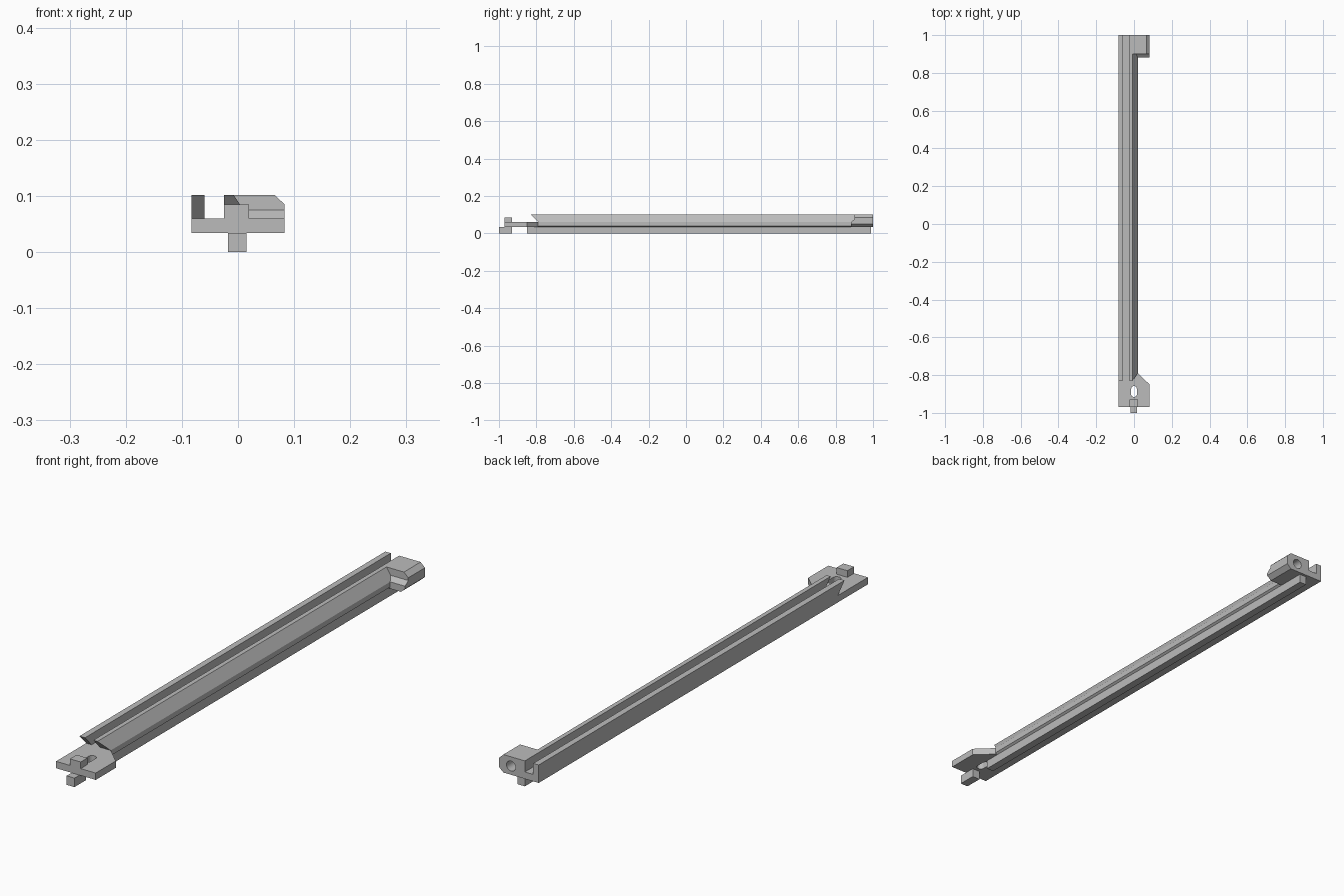
import bpy, bmesh, math
from mathutils import Vector

if "Cube" in bpy.data.objects:
    bpy.data.objects.remove(bpy.data.objects["Cube"])

grey = bpy.data.materials.new("plain_grey")
grey.use_nodes = True
grey.diffuse_color = (0.5, 0.5, 0.5, 1)
grey.node_tree.nodes["Principled BSDF"].inputs["Base Color"].default_value = (0.5, 0.5, 0.5, 1)


def prism(name, outline, start, end, axis="Y", cuts=(), front_shift=None):
    """Extrude an outline along Y (x, z points) or Z (x, y points)."""
    bm = bmesh.new()
    place = (lambda a, b, t: (a, t, b)) if axis == "Y" else (lambda a, b, t: (a, b, t))
    face = bm.faces.new([bm.verts.new(place(a, b, start)) for a, b in outline])
    moved = bmesh.ops.extrude_face_region(bm, geom=[face])["geom"]
    offset = Vector(place(0, 0, end - start))
    bmesh.ops.translate(bm, vec=offset, verts=[v for v in moved if isinstance(v, bmesh.types.BMVert)])
    for z in cuts:
        geom = bm.verts[:] + bm.edges[:] + bm.faces[:]
        bmesh.ops.bisect_plane(bm, geom=geom, plane_co=(0, 0, z), plane_no=(0, 0, 1))
    if front_shift:
        for v in bm.verts:
            if abs(v.co.y - start) < 1e-4:
                v.co.y += front_shift(v.co.z)
    bmesh.ops.recalc_face_normals(bm, faces=bm.faces)
    mesh = bpy.data.meshes.new(name)
    bm.to_mesh(mesh)
    bm.free()
    mesh.materials.append(grey)
    obj = bpy.data.objects.new(name, mesh)
    bpy.context.collection.objects.link(obj)
    return obj


def box(name, x0, x1, y0, y1, z0, z1):
    return prism(name, [(x0, z0), (x1, z0), (x1, z1), (x0, z1)], y0, y1)


def cut(obj, cutter):
    mod = obj.modifiers.new("cut", "BOOLEAN")
    mod.operation, mod.solver, mod.object = "DIFFERENCE", "EXACT", cutter
    bpy.context.view_layer.objects.active = obj
    bpy.ops.object.modifier_apply(modifier=mod.name)
    bpy.data.objects.remove(cutter)


def ring(cx, cy, radius, stretch=0, n=32):
    """Circle points, pulled apart along the second axis into a slot."""
    points = []
    for i in range(n):
        a = 2 * math.pi * (i + 0.5) / n
        points.append((cx + radius * math.cos(a),
                       cy + radius * math.sin(a) + math.copysign(stretch, math.sin(a))))
    return points


BOTTOM, FLOOR, TOP = 0.034, 0.06, 0.102

# Long rail: outer wall, channel and sloped inner wall with undercut front ends
rail = [(-0.083, BOTTOM), (0.012, BOTTOM), (0.02, 0.04), (0.02, FLOOR), (-0.008, TOP),
        (-0.025, TOP), (-0.025, FLOOR), (-0.06, FLOOR), (-0.06, TOP), (-0.083, TOP)]
prism("channel_rail", rail, -0.79, 1, cuts=[FLOOR],
      front_shift=lambda z: -0.04 * max(0, z - FLOOR) / (TOP - FLOOR))

# Keel running underneath
box("keel", -0.018, 0.012, -0.85, 0.99, 0, BOTTOM + 0.002)

# Front plate with slotted hole
plate = prism("front_plate", [(-0.083, -0.97), (0.083, -0.97), (0.083, -0.85),
                              (0.02, -0.79), (-0.083, -0.79)], BOTTOM, FLOOR, axis="Z")
cut(plate, prism("slot_cutter", ring(0, -0.887, 0.015, 0.014), -0.1, 0.2, axis="Z"))

# Pegs above and below the plate
box("upper_peg", -0.025, 0.02, -0.97, -0.93, FLOOR, 0.085)
box("lower_key", -0.018, 0.015, -1, -0.93, 0, BOTTOM)

# Chamfered rear head with stepped front and a blind hole in the back
head_outline = [(-0.015, BOTTOM), (0.065, BOTTOM), (0.083, 0.05), (0.083, 0.085),
                (0.065, TOP), (-0.015, TOP)]
head = prism("rear_head", head_outline, 0.9, 1, cuts=[FLOOR, 0.075],
             front_shift=lambda z: -0.018 if z < FLOOR + 0.001 else 0)
hole = dict(outline=ring(0.033, 0.067, 0.019), start=0.94, end=1.1)
cut(head, prism("hole_cutter", **hole))
cut(bpy.data.objects["channel_rail"], prism("hole_cutter", **hole))
